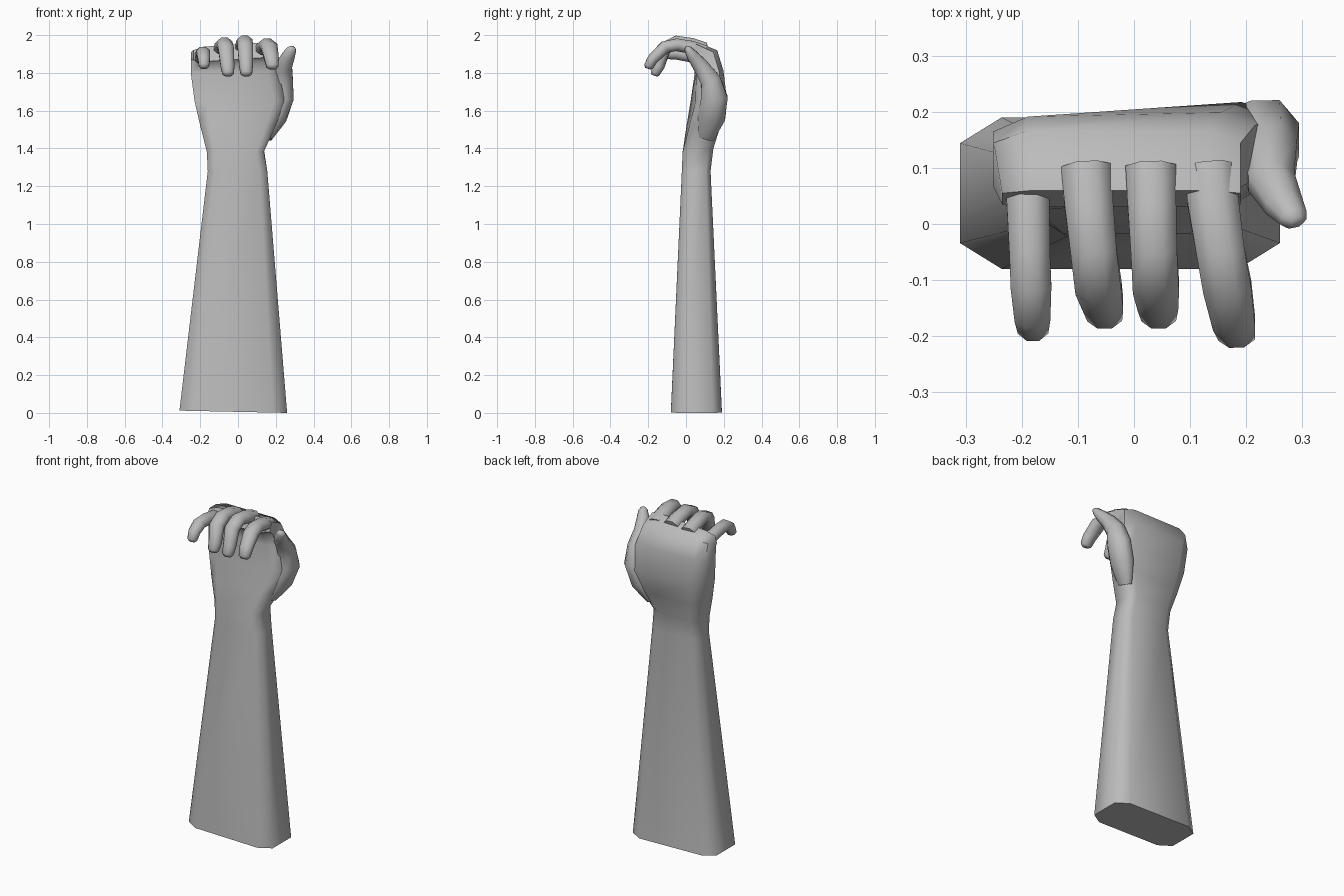
import bpy
import bmesh
import math
from mathutils import Vector

cube = bpy.data.objects.get("Cube")
if cube:
    bpy.data.objects.remove(cube, do_unlink=True)

grey = bpy.data.materials.new("plain grey")
grey.use_nodes = True
tone = (0.5, 0.5, 0.5, 1)
grey.diffuse_color = tone
grey.node_tree.nodes["Principled BSDF"].inputs["Base Color"].default_value = tone


def loft(name, rings, angle=60):
    """Skin a list of equal-sized rings and close both ends."""
    bm = bmesh.new()
    loops = [[bm.verts.new(p) for p in ring] for ring in rings]
    n = len(loops[0])
    for a, b in zip(loops, loops[1:]):
        for i in range(n):
            j = (i + 1) % n
            bm.faces.new((a[i], a[j], b[j], b[i]))
    bm.faces.new(loops[0])
    bm.faces.new(loops[-1])
    bmesh.ops.recalc_face_normals(bm, faces=bm.faces)
    mesh = bpy.data.meshes.new(name)
    bm.to_mesh(mesh)
    bm.free()
    mesh.materials.append(grey)
    obj = bpy.data.objects.new(name, mesh)
    bpy.context.collection.objects.link(obj)
    bpy.ops.object.select_all(action='DESELECT')
    obj.select_set(True)
    bpy.context.view_layer.objects.active = obj
    bpy.ops.object.shade_smooth_by_angle(angle=math.radians(angle))
    return obj


def slab_ring(x0, x1, front, back, skew=0, lift=0):
    """Chamfered rectangle between a front and a back (y, z) edge."""
    f, b = Vector((0, *front)), Vector((0, *back))
    cx, cut = (x1 - x0) * 0.13, 0.17
    corners = [(x0 + cx, 0), (x1 - cx, 0), (x1, cut), (x1, 1 - cut),
               (x1 - cx, 1), (x0 + cx, 1), (x0, 1 - cut), (x0, cut)]
    ring = []
    for x, t in corners:
        p = f.lerp(b, t)
        side = (x - x0) / (x1 - x0)
        ring.append((x, p.y + skew * (side - 1), p.z + lift * (1 - side)))
    return ring


def tube(name, path, sides=8):
    """Digit along (x, y, z, half width, half thickness) stations."""
    pts = [Vector(s[:3]) for s in path]
    rings = []
    for i, (p, s) in enumerate(zip(pts, path)):
        along = (pts[min(i + 1, len(pts) - 1)] - pts[max(i - 1, 0)]).normalized()
        across = Vector((1, 0, 0))
        across = (across - along * across.dot(along)).normalized()
        up = along.cross(across)
        turns = [(k + 0.5) * math.tau / sides for k in range(sides)]
        rings.append([p + across * math.cos(t) * s[3] * 1.06
                      + up * math.sin(t) * s[4] * 1.06 for t in turns])
    return loft(name, rings)


# Forearm, wrist and palm in one skin, curling forward at the knuckles
loft("forearm_and_palm", [
    slab_ring(-0.31, 0.26, (-0.08, 0), (0.19, 0), 0, 0.012),
    slab_ring(-0.16, 0.155, (-0.022, 1.28), (0.13, 1.28)),
    slab_ring(-0.165, 0.137, (-0.018, 1.38), (0.145, 1.4)),
    slab_ring(-0.2, 0.2, (0.02, 1.52), (0.185, 1.52), 0.02),
    slab_ring(-0.23, 0.255, (0.055, 1.65), (0.222, 1.65), 0.035),
    slab_ring(-0.25, 0.215, (0.055, 1.8), (0.2, 1.81), 0.01),
    slab_ring(-0.25, 0.19, (0.045, 1.86), (0.165, 1.92)),
    slab_ring(-0.235, 0.19, (0.03, 1.885), (0.06, 1.965), 0, -0.03),
], 65)

# Four curled fingers: base x, tip x, tip y, tip z, top z, half width
fingers = {
    "little_finger": (-0.19, -0.18, -0.2, 1.825, 1.94, 0.037),
    "ring_finger": (-0.085, -0.052, -0.178, 1.785, 1.99, 0.042),
    "middle_finger": (0.03, 0.044, -0.178, 1.785, 2.0, 0.042),
    "index_finger": (0.135, 0.183, -0.212, 1.822, 1.985, 0.044),
}
for name, (xb, xt, yt, zt, top, w) in fingers.items():
    drop = top - zt
    stations = [(0, 0.1, top - 0.075, 1.1), (0.15, 0.03, top - 0.05, 1.05),
                (0.4, -0.05, top - 0.036, 1),
                (0.65, -0.112, top - 0.3 * drop, 1),
                (0.9, yt + 0.035, zt + 0.05, 0.88),
                (1, yt + 0.014, zt + 0.012, 0.75), (1, yt + 0.01, zt, 0.45)]
    tube(name, [(xb + (xt - xb) * t, y, z, w * k, 0.034 * k)
                for t, y, z, k in stations])

# Thumb rising from the heel of the hand
tube("thumb", [
    (0.15, 0.1, 1.46, 0.03, 0.05),
    (0.2, 0.135, 1.57, 0.06, 0.075),
    (0.235, 0.15, 1.67, 0.062, 0.072),
    (0.24, 0.13, 1.76, 0.052, 0.055),
    (0.245, 0.075, 1.84, 0.042, 0.042),
    (0.267, 0.035, 1.89, 0.034, 0.032),
    (0.285, 0.01, 1.925, 0.025, 0.02),
    (0.29, 0.003, 1.937, 0.012, 0.01),
])
